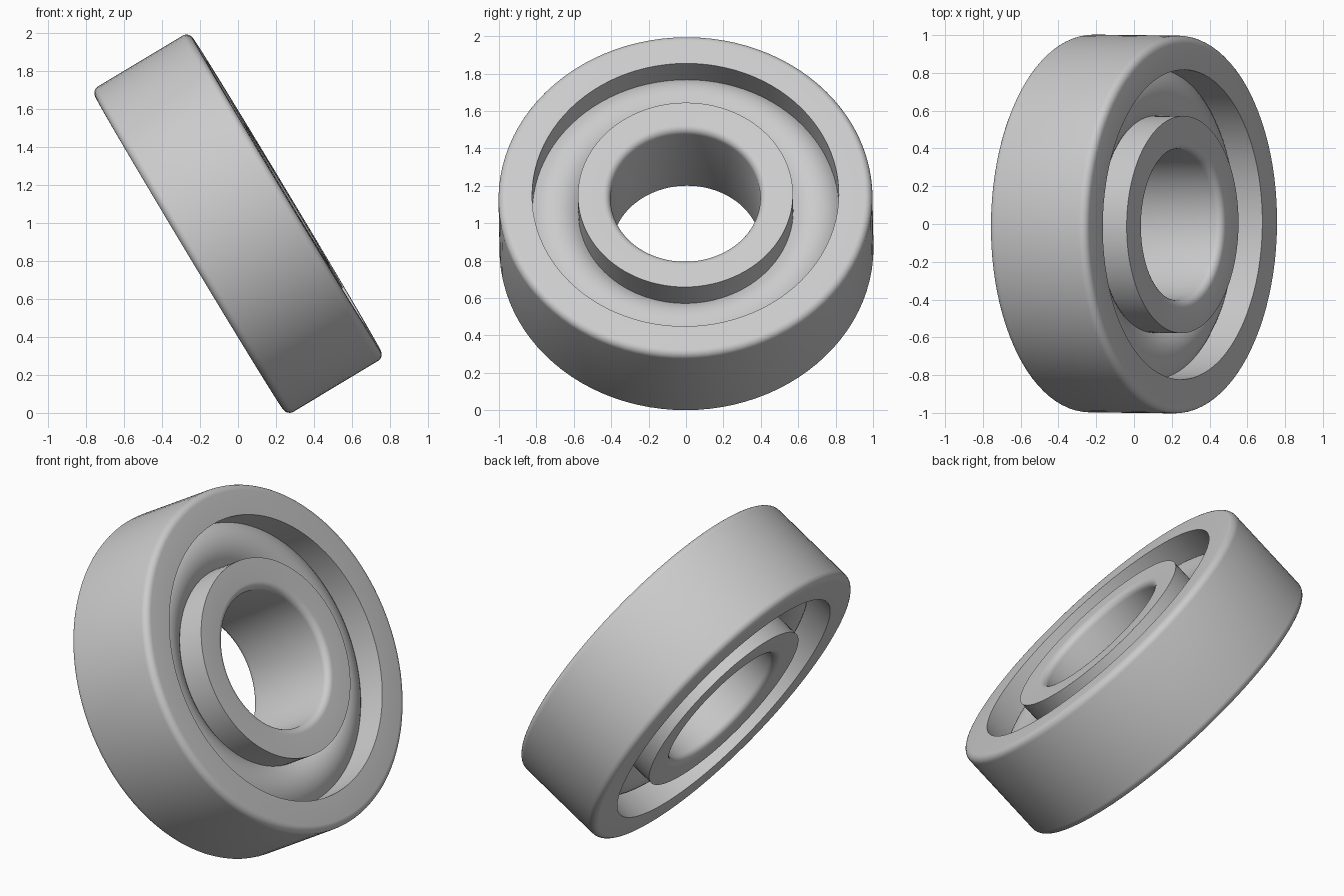
import bpy, bmesh, math
from mathutils import Matrix

if "Cube" in bpy.data.objects:
    bpy.data.objects.remove(bpy.data.objects["Cube"], do_unlink=True)

HALF = 0.30                            # half width of the bearing
OUTER, LIP, HUB, BORE = 1.0, 0.82, 0.575, 0.40
FILLET = 0.04
SEGMENTS = 96

steel = bpy.data.materials.new("steel grey")
steel.use_nodes = True
grey = (0.6, 0.6, 0.6, 1)
steel.diffuse_color = grey
steel.node_tree.nodes["Principled BSDF"].inputs["Base Color"].default_value = grey

# Tilt of the bearing axis away from vertical
tilt = (Matrix.Translation((0, 0, 0.997)) @ Matrix.Rotation(math.radians(-0.7), 4, 'Z')
        @ Matrix.Rotation(math.radians(59), 4, 'Y'))


def arc(cx, cz, radius, start, end, steps=6):
    """Points on a circular arc in the radius/height plane, angles in degrees."""
    angles = [math.radians(start + (end - start) * i / steps) for i in range(steps + 1)]
    return [(cx + radius * math.cos(a), cz + radius * math.sin(a)) for a in angles]


def lathe(name, profile):
    """Revolve a closed (radius, height) profile around the bearing axis."""
    bm = bmesh.new()
    rings = []
    for s in range(SEGMENTS):
        a = 2 * math.pi * s / SEGMENTS
        rings.append([bm.verts.new((r * math.cos(a), r * math.sin(a), z)) for r, z in profile])
    n = len(profile)
    for s in range(SEGMENTS):
        here, there = rings[s], rings[(s + 1) % SEGMENTS]
        for i in range(n):
            j = (i + 1) % n
            bm.faces.new((here[i], there[i], there[j], here[j]))
    bmesh.ops.recalc_face_normals(bm, faces=bm.faces)
    mesh = bpy.data.meshes.new(name)
    bm.to_mesh(mesh)
    bm.free()
    mesh.materials.append(steel)
    obj = bpy.data.objects.new(name, mesh)
    bpy.context.collection.objects.link(obj)
    obj.matrix_world = tilt
    bpy.ops.object.select_all(action='DESELECT')
    obj.select_set(True)
    bpy.context.view_layer.objects.active = obj
    bpy.ops.object.shade_smooth_by_angle(angle=math.radians(30))
    return obj


edge = HALF - FILLET

# Outer ring, rounded on its outside edges
lathe("outer_ring", [(LIP, -HALF)]
      + arc(OUTER - FILLET, -edge, FILLET, -90, 0)
      + arc(OUTER - FILLET, edge, FILLET, 0, 90)
      + [(LIP, HALF)])

# Inner ring, rounded at the bore
lathe("inner_ring", [(HUB, HALF)]
      + arc(BORE + FILLET, edge, FILLET, 90, 180)
      + arc(BORE + FILLET, -edge, FILLET, 180, 270)
      + [(HUB, -HALF)])

# Recessed bulging web between the rings
middle, half_gap = (LIP + HUB) / 2, (LIP - HUB) / 2
radius = math.hypot(half_gap, 0.13)
slope = math.degrees(math.atan2(0.13, half_gap))
lathe("web", arc(middle, 0, radius, slope, 180 - slope, 12)
      + arc(middle, 0, radius, 180 + slope, 360 - slope, 12))
